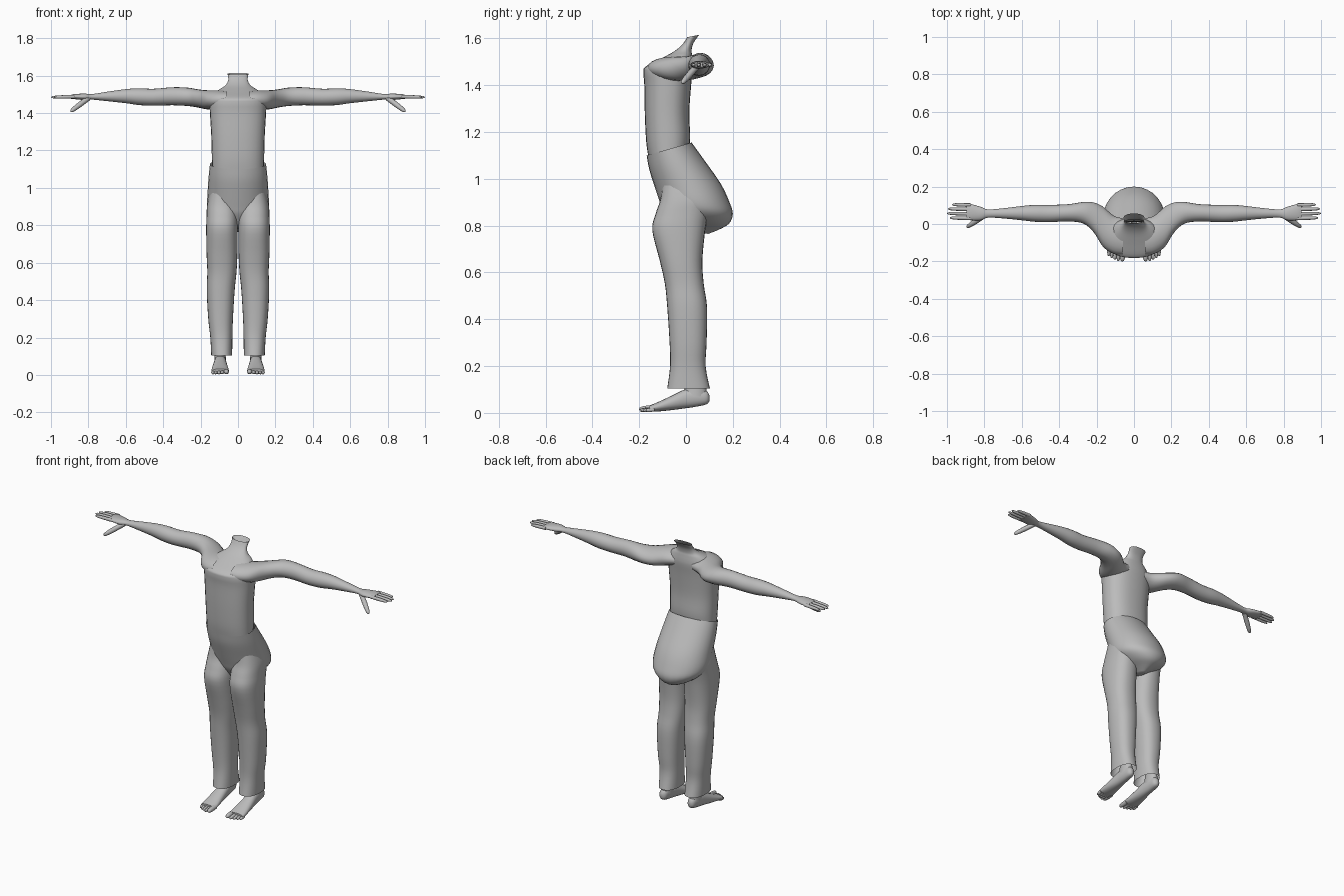
import bpy, bmesh, math
from mathutils import Vector

if "Cube" in bpy.data.objects:
    bpy.data.objects.remove(bpy.data.objects["Cube"])

grey = bpy.data.materials.new("plain grey")
grey.diffuse_color = (0.5, 0.5, 0.5, 1)
grey.use_nodes = True
grey.node_tree.nodes["Principled BSDF"].inputs["Base Color"].default_value = grey.diffuse_color


def smooth_rows(rows, steps=4):
    """Catmull-Rom interpolation between rows of section parameters."""
    out = []
    for i in range(len(rows) - 1):
        a, b = rows[i], rows[i + 1]
        p = rows[i - 1] if i else a
        n = rows[i + 2] if i + 2 < len(rows) else b
        for k in range(steps):
            t = k / steps
            out.append([0.5 * (2 * q + (r - o) * t + (2 * o - 5 * q + 4 * r - s) * t * t
                               + (3 * q - o - 3 * r + s) * t ** 3)
                        for o, q, r, s in zip(p, a, b, n)])
    out.append(list(rows[-1]))
    return out


def loft(name, rings, cap_start=False, cap_end=False):
    """Skin a list of closed point rings."""
    bm = bmesh.new()
    loops = [[bm.verts.new(p) for p in ring] for ring in rings]
    n = len(loops[0])
    for a, b in zip(loops, loops[1:]):
        for i in range(n):
            bm.faces.new((a[i], a[(i + 1) % n], b[(i + 1) % n], b[i]))
    if cap_start:
        bm.faces.new(loops[0])
    if cap_end:
        bm.faces.new(loops[-1])
    bmesh.ops.recalc_face_normals(bm, faces=bm.faces)
    me = bpy.data.meshes.new(name)
    bm.to_mesh(me)
    bm.free()
    me.materials.append(grey)
    ob = bpy.data.objects.new(name, me)
    bpy.context.collection.objects.link(ob)
    bpy.context.view_layer.objects.active = ob
    for o in bpy.context.selected_objects:
        o.select_set(False)
    ob.select_set(True)
    bpy.ops.object.shade_smooth_by_angle(angle=math.radians(50))
    return ob


def oval(n=28, e=1.0):
    """Unit oval points; e below 1 is boxier."""
    for i in range(n):
        a = 2 * math.pi * i / n
        c, s = math.cos(a), math.sin(a)
        yield (math.copysign(abs(c) ** e, c), math.copysign(abs(s) ** e, s))


def upright(rows, e=0.85):
    """Rows: x0, x1, y front, y back, z front, z back."""
    return [[((x0 + x1) / 2 + (x1 - x0) / 2 * c, (yf + yb) / 2 + (yb - yf) / 2 * s,
              (zf + zb) / 2 + (zb - zf) / 2 * s) for c, s in oval(e=e)]
            for x0, x1, yf, yb, zf, zb in smooth_rows(rows)]


def along_x(rows, side):
    """Rows: x, y0, y1, z0, z1."""
    return [[(side * x, (y0 + y1) / 2 + (y1 - y0) / 2 * c, (z0 + z1) / 2 + (z1 - z0) / 2 * s)
             for c, s in oval(20)] for x, y0, y1, z0, z1 in smooth_rows(rows)]


def along_y(rows, side):
    """Rows: y, x0, x1, z0, z1."""
    return [[(side * ((x0 + x1) / 2 + (x1 - x0) / 2 * c), y, (z0 + z1) / 2 + (z1 - z0) / 2 * s)
             for c, s in oval(20, 0.9)] for y, x0, x1, z0, z1 in smooth_rows(rows)]


def digit(name, a, b, r, side):
    """Round tipped finger or toe from a to b."""
    a, b = Vector(a), Vector(b)
    d = (b - a).normalized()
    u = d.cross(Vector((0, 0, 1))).normalized()
    v = u.cross(d)
    length = (b - a).length
    prof = [(0, 1.05), (0.3, 1), (0.5, 1.02), (0.75, .9), (0.9, .72), (0.97, .45), (1, .1)]
    rings = []
    for t, k in prof:
        ring = [a + d * length * t + (u * c + v * s) * r * k for c, s in oval(10)]
        rings.append([(side * p.x, p.y, p.z) for p in ring])
    loft(name, rings, True, True)


# torso with open, backward leaning neck
torso = [(.138, -.160, .012, 1.09, 1.12), (.140, -.170, .018, 1.16, 1.18),
         (.143, -.176, .014, 1.28, 1.28), (.150, -.178, .022, 1.40, 1.40),
         (.152, -.182, .030, 1.455, 1.47), (.140, -.172, .030, 1.48, 1.50),
         (.105, -.105, .026, 1.515, 1.53), (.068, -.050, .024, 1.545, 1.55),
         (.052, -.015, .032, 1.575, 1.58), (.056, .005, .056, 1.605, 1.615)]
loft("torso", upright([(-w, w, *r) for w, *r in torso]))

# trouser hips with the seat pushed out at the back
hips = [(.150, -.168, .024, 1.10, 1.155), (.157, -.157, .078, 1.04, 1.08),
        (.163, -.132, .148, .96, .98), (.165, -.112, .186, .90, .90),
        (.150, -.100, .200, .865, .85), (.105, -.080, .185, .83, .81),
        (.055, -.060, .145, .80, .785), (.020, -.030, .095, .78, .765)]
loft("trouser_hips", upright([(-w, w, *r) for w, *r in hips], 0.98), cap_end=True)

leg = [(.015, .150, -.10, .10, .98), (.006, .165, -.110, .108, .91), (.001, .168, -.130, .095, .85),
       (.002, .170, -.144, .082, .78), (.003, .168, -.112, .070, .65),
       (.008, .164, -.090, .076, .55), (.018, .167, -.080, .090, .45),
       (.027, .159, -.070, .088, .30), (.030, .148, -.068, .084, .20),
       (.031, .143, -.080, .102, .105)]

arm = [(.06, -.165, .03, 1.43, 1.52), (.11, -.158, .045, 1.42, 1.522),
       (.165, -.122, .092, 1.42, 1.522), (.215, -.045, .115, 1.43, 1.527),
       (.27, .002, .118, 1.438, 1.536), (.35, .014, .106, 1.442, 1.538),
       (.45, .010, .102, 1.440, 1.530), (.53, .012, .102, 1.443, 1.532),
       (.60, .020, .096, 1.453, 1.528), (.70, .030, .084, 1.464, 1.514),
       (.78, .034, .078, 1.472, 1.502), (.82, .020, .092, 1.470, 1.504),
       (.87, .020, .106, 1.474, 1.502), (.895, .022, .108, 1.477, 1.497)]

foot = [(.100, .088, .104, .050, .075), (.086, .072, .118, .036, .095),
        (.040, .066, .125, .026, .105), (.000, .062, .128, .020, .102),
        (-.06, .056, .136, .012, .074), (-.12, .049, .142, .006, .046),
        (-.155, .050, .142, .006, .032)]

for side, label in ((1, "left"), (-1, "right")):
    rows = [(*sorted((side * a, side * b)), yf, yb, z, z) for a, b, yf, yb, z in leg]
    loft(label + "_trouser_leg", upright(rows))
    loft(label + "_arm_and_palm", along_x(arm, side), cap_end=True)

    # fingers and thumb
    for i, (y, tip) in enumerate(((.030, .985), (.054, 1.0), (.078, .995), (.101, .972))):
        digit(f"{label}_finger_{i + 1}", (.875, y, 1.488), (tip, y + .003, 1.485), .0095, side)
    digit(label + "_thumb", (.80, .045, 1.480), (.895, -.018, 1.408), .014, side)

    # bare foot, ankle and toes
    loft(label + "_foot", along_y(foot, side), True, True)
    ankle = [(.064, .126, -.015, .090, .07), (.066, .124, -.005, .086, .11), (.068, .122, .0, .08, .18)]
    rows = [(*sorted((side * a, side * b)), yf, yb, z, z) for a, b, yf, yb, z in ankle]
    loft(label + "_ankle", upright(rows, 1.0))
    for i, (x, tip, r) in enumerate(((.062, -.20, .014), (.084, -.198, .010), (.102, -.191, .0095),
                                     (.119, -.182, .009), (.134, -.171, .009))):
        digit(f"{label}_toe_{i + 1}", (x, -.135, r + .006), (x, tip, r + .001), r, side)
